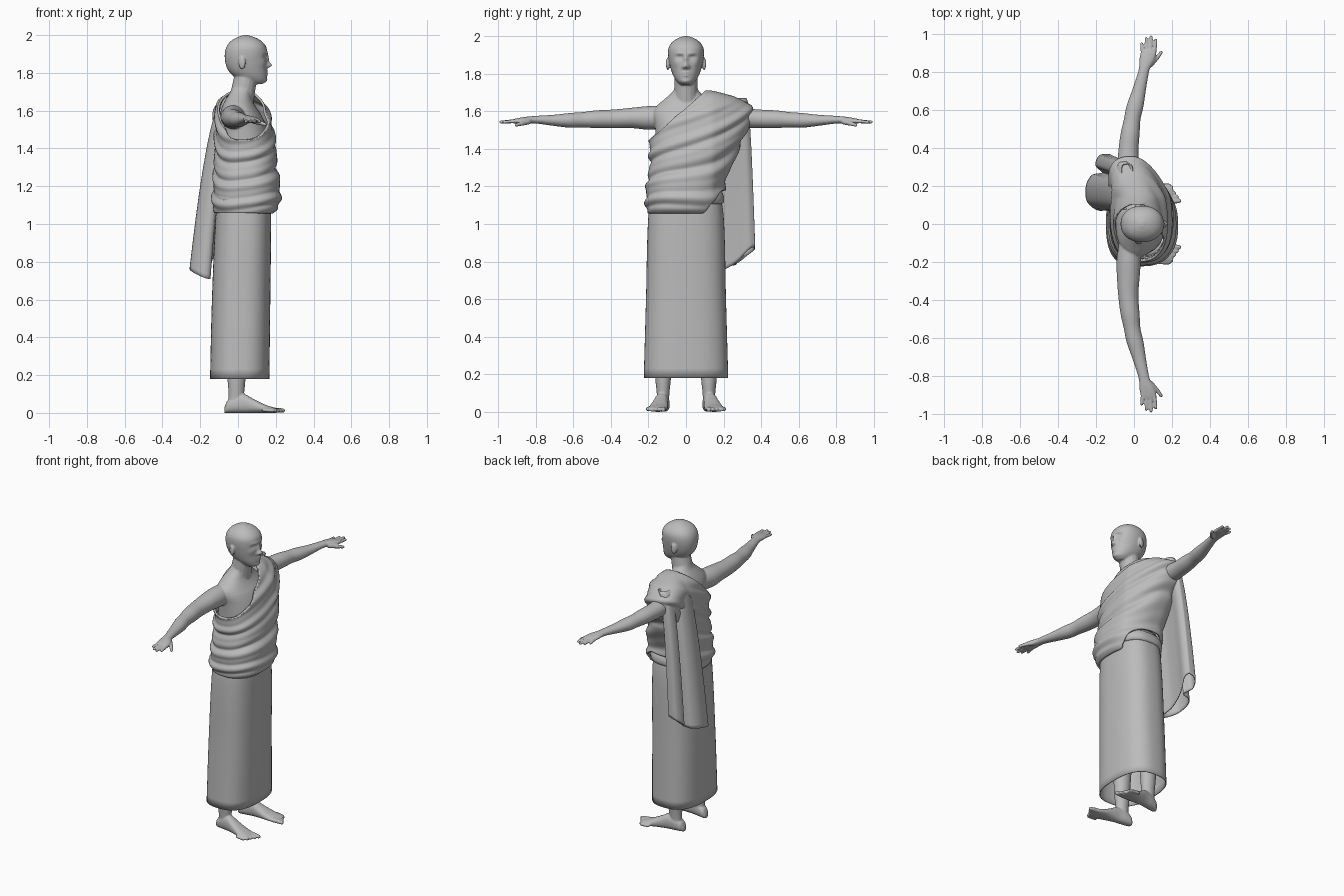
import bpy, bmesh, math
from mathutils import Vector, Matrix

if "Cube" in bpy.data.objects:
    bpy.data.objects.remove(bpy.data.objects["Cube"])

grey = bpy.data.materials.new("plain grey")
grey.use_nodes = True
grey.diffuse_color = (0.5, 0.5, 0.5, 1)
grey.node_tree.nodes["Principled BSDF"].inputs["Base Color"].default_value = (0.5, 0.5, 0.5, 1)


def curve(table, t):
    """Smooth interpolation of rows (key, values...)."""
    n = len(table)
    t = min(max(t, table[0][0]), table[-1][0])
    i = next(k for k in range(n - 1) if t <= table[k + 1][0])

    def slope(k, c):
        a, b = table[max(k - 1, 0)], table[min(k + 1, n - 1)]
        return (b[c] - a[c]) / (b[0] - a[0])
    p, q = table[i], table[i + 1]
    h = q[0] - p[0]
    u = (t - p[0]) / h
    w = u * u * (3 - 2 * u)
    return [p[c] * (1 - w) + q[c] * w + h * u * (1 - u) * ((1 - u) * slope(i, c) - u * slope(i + 1, c))
            for c in range(1, len(p))]


def oval(a, power=2.0):
    """Point on a unit superellipse."""
    c, s = math.cos(a), math.sin(a)
    return math.copysign(abs(c) ** (2 / power), c), math.copysign(abs(s) ** (2 / power), s)


def angles(n):
    return [math.tau * i / n for i in range(n)]


def loft(bm, rings, caps=True):
    rows = [[bm.verts.new(p) for p in r] for r in rings]
    n = len(rows[0])
    for r0, r1 in zip(rows, rows[1:]):
        for i in range(n):
            j = (i + 1) % n
            bm.faces.new((r0[i], r0[j], r1[j], r1[i]))
    if caps:
        bm.faces.new(rows[0])
        bm.faces.new(rows[-1])


def stack(table, steps, n=64, power=2.2):
    """Horizontal rings from rows (z, back x, front x, half width)."""
    z0, z1 = table[0][0], table[-1][0]
    rings = []
    for k in range(steps + 1):
        z = z0 + (z1 - z0) * k / steps
        back, front, w = curve(table, z)
        rings.append([Vector(((back + front) / 2 + (front - back) / 2 * c, w * s, z))
                      for c, s in (oval(a, power) for a in angles(n))])
    return rings


def capsule(bm, a, b, r1, r2):
    a, b = Vector(a), Vector(b)
    d = (b - a).normalized()
    turn = d.to_track_quat('Z', 'Y')
    rings = []
    for p, r, fs in ((a, r1, (-.95, -.6, 0)), (b, r2, (0, .6, .95))):
        for f in fs:
            rad = r * math.sqrt(1 - f * f)
            rings.append([p + d * r * f + turn @ Vector((rad * math.cos(t), rad * math.sin(t), 0))
                          for t in angles(16)])
    loft(bm, rings)


def finish(bm, name, voxel=0, thick=0):
    bmesh.ops.recalc_face_normals(bm, faces=bm.faces)
    me = bpy.data.meshes.new(name)
    bm.to_mesh(me)
    bm.free()
    me.materials.append(grey)
    me.polygons.foreach_set("use_smooth", [True] * len(me.polygons))
    ob = bpy.data.objects.new(name, me)
    bpy.context.scene.collection.objects.link(ob)
    if voxel:
        m = ob.modifiers.new("Blend", 'REMESH')
        m.mode, m.voxel_size, m.use_smooth_shade = 'VOXEL', voxel, True
        m = ob.modifiers.new("Soften", 'SMOOTH')
        m.factor, m.iterations = 0.5, 3
    if thick:
        m = ob.modifiers.new("Thickness", 'SOLIDIFY')
        m.thickness, m.offset = thick, 0
    return ob


# Head with sculpted face: rows of (y, z, spread y, spread z, amount)
bm = bmesh.new()
head = stack([(1.74, .04, .125, .028), (1.755, .02, .147, .045), (1.78, -.02, .152, .063),
              (1.81, -.05, .152, .076), (1.85, -.066, .152, .087), (1.9, -.07, .154, .095),
              (1.94, -.06, .148, .092), (1.97, -.036, .122, .072), (1.99, .0, .085, .042),
              (2.0, .03, .05, .012)], 60, 96)
face = [(0, 1.875, .01, .025, .012), (0, 1.842, .013, .014, .026), (.013, 1.836, .009, .009, .012),
        (.034, 1.887, .018, .012, -.014), (.03, 1.908, .025, .009, .006), (.034, 1.884, .011, .007, .007),
        (0, 1.807, .022, .005, .008), (0, 1.792, .018, .006, .008), (0, 1.758, .02, .012, .006),
        (.055, 1.855, .02, .02, .005)]
for ring in head:
    mid = sum(p.x for p in ring) / len(ring)
    for p in ring:
        if p.x > mid + .02:
            p.x += sum(amt * math.exp(-((abs(p.y) - y) / sy) ** 2 - ((p.z - z) / sz) ** 2)
                       for y, z, sy, sz, amt in face)
loft(bm, head)
for s in (-1, 1):
    bmesh.ops.create_uvsphere(bm, u_segments=20, v_segments=12, radius=1, matrix=Matrix.LocRotScale(
        Vector((.022, s * .096, 1.853)), Matrix.Rotation(s * .3, 3, 'Z'), Vector((.019, .01, .034))))

# Neck, chest and collar bones
capsule(bm, (.015, 0, 1.64), (.045, 0, 1.8), .066, .06)
loft(bm, stack([(1.3, -.095, .165, .155), (1.45, -.098, .162, .16), (1.52, -.098, .148, .165),
                (1.58, -.095, .122, .175), (1.62, -.085, .095, .165), (1.66, -.065, .075, .12),
                (1.70, -.04, .07, .075), (1.73, -.03, .075, .055)], 24))

# Arms: rows of (y, x, z, radius x, radius z), then fingers and thumb
arm = [(.1, -.02, 1.57, .06, .06), (.2, -.028, 1.565, .064, .063), (.28, -.03, 1.565, .06, .055),
       (.38, -.03, 1.56, .053, .05), (.48, -.02, 1.558, .05, .047), (.55, -.01, 1.555, .044, .041),
       (.62, .005, 1.552, .045, .039), (.7, .025, 1.552, .037, .03), (.78, .045, 1.555, .03, .022),
       (.82, .055, 1.555, .029, .019), (.86, .067, 1.553, .039, .017), (.9, .076, 1.549, .043, .014),
       (.92, .078, 1.547, .038, .011)]
for s in (-1, 1):
    rings = []
    for k in range(42):
        y = .1 + .02 * k
        x, z, rx, rz = curve(arm, y)
        rings.append([Vector((x + rx * math.cos(a), s * y, z + rz * math.sin(a))) for a in angles(32)])
    loft(bm, rings)
    for i, tip in enumerate((.95, .977, .987, .97)):
        capsule(bm, (.047 + .02 * i, s * .9, 1.548), (.04 + .025 * i, s * tip, 1.543), .011, .0085)
    capsule(bm, (.085, s * .84, 1.545), (.12, s * .875, 1.535), .016, .012)
    capsule(bm, (.12, s * .875, 1.535), (.143, s * .905, 1.527), .012, .009)
finish(bm, "head_torso_and_arms", voxel=.005)

# Legs and feet: rows of (x, half width, height)
foot = [(-.072, .014, .03), (-.06, .028, .06), (-.02, .035, .09), (.03, .036, .1), (.08, .042, .075),
        (.14, .05, .045), (.19, .05, .028), (.205, .045, .022)]
for s, side in ((-1, "right"), (1, "left")):
    bm = bmesh.new()
    rings = []
    for k in range(25):
        x = -.072 + .277 * k / 24
        w, top = curve(foot, x)
        y = .115 + .15 * (x + .07)
        rings.append([Vector((x, s * (y + w * c), top / 2 * (1 + d)))
                      for c, d in (oval(a, 2.3) for a in angles(32))])
    loft(bm, rings)
    for i in range(5):
        y = .118 + .021 * i
        capsule(bm, (.17 - .008 * i, s * y, .016), (.238 - .013 * i, s * (y + .004), .012),
                .015 - .001 * i, .012 - .001 * i)
    leg = [(.03, -.05, .025, .03), (.1, -.05, .032, .034), (.18, -.056, .04, .042), (.4, -.07, .05, .055)]
    loft(bm, [[p + Vector((0, s * .122, 0)) for p in r] for r in stack(leg, 12, 32, 2)])
    finish(bm, side + "_leg", voxel=.005)

# Long skirt, open at the hem
bm = bmesh.new()
waist = [(.18, -.145, .163, .222), (.6, -.135, .168, .21), (1.05, -.115, .172, .197), (1.2, -.1, .165, .17)]
loft(bm, stack(waist, 20, 72, 2.6), caps=False)
finish(bm, "skirt", thick=.006)

# Rolled waistband
bm = bmesh.new()
rings = []
for k in range(13):
    t = math.pi * (k / 12 - .5)
    z, out = 1.145 + .035 * math.sin(t), .018 * math.cos(t)
    back, front, w = curve(waist, z)
    rings.append([Vector(((back + front) / 2 + ((front - back) / 2 + out) * c, (w + out) * d, z))
                  for c, d in (oval(a, 2.6) for a in angles(72))])
loft(bm, rings, caps=False)
finish(bm, "waistband", thick=.006)

# Draped upper robe: rows of (z, back x, front x, right y, left y)
drape = [(1.06, -.12, .18, -.2, .19), (1.085, -.13, .21, -.208, .195), (1.2, -.125, .218, -.205, .2),
         (1.3, -.12, .2, -.188, .235), (1.4, -.115, .195, -.19, .275), (1.5, -.115, .18, -.19, .32),
         (1.57, -.112, .165, -.18, .345), (1.62, -.105, .145, -.15, .345), (1.66, -.085, .115, -.1, .285),
         (1.69, -.05, .08, -.02, .2), (1.705, -.01, .04, .06, .13)]
bm = bmesh.new()
rings = []
for k in range(81):
    ring = []
    for a in angles(112):
        c, s = oval(a, 2.4)
        rise = min(max((s - .45) / .55, 0), 1)
        low = 1.06 + .12 * rise * rise * (3 - 2 * rise)
        z = low + (1.705 - low) * k / 80
        back, front, yr, yl = curve(drape, z)
        x = (back + front) / 2 + (front - back) / 2 * c
        y = (yr + yl) / 2 + (yl - yr) / 2 * s
        # Folds fall from the left shoulder to the right hip
        phase = 62 * (z - .55 * y * min(1, (z - .95) * 2.2)) + 1.2 * math.sin(2 * a) + .8 * math.sin(9 * y)
        fold = (.006 * math.sin(phase) + .003 * math.sin(1.7 * phase + 1)) * min(1, (1.72 - z) * 8)
        x -= .28 * max(0, y - .14)
        ring.append(Vector((x + fold * c, y + fold * s, z)))
    rings.append(ring)
loft(bm, rings, caps=False)
bm.faces.new([v for v in list(bm.verts)[-112:]])
# Diagonal neckline below the bare right shoulder
bmesh.ops.bisect_plane(bm, geom=bm.verts[:] + bm.edges[:] + bm.faces[:], plane_co=(0, -.19, 1.45),
                       plane_no=(0, -.87, 1), clear_outer=True)
finish(bm, "upper_robe", thick=.012)

# Shoulder sash hanging in pleats: rows of (u, bottom x, y, z, top x, y)
sash = [(0, -.13, .365, .88, -.03, .32), (1, -.18, .36, .86, -.06, .31), (2, -.2, .31, .82, -.065, .27),
        (3, -.165, .27, .79, -.045, .24), (4, -.22, .255, .78, -.065, .21), (5, -.25, .2, .77, -.07, .17),
        (6, -.245, .12, .75, -.06, .12), (7, -.19, .075, .72, -.04, .08), (8, -.15, .09, .71, -.02, .09),
        (9, -.16, .17, .74, -.02, .15), (10, -.145, .26, .79, -.01, .24), (11, -.12, .33, .86, -.01, .3),
        (12, -.13, .365, .88, -.03, .32)]
bm = bmesh.new()
rings = []
for k in range(41):
    t = k / 40
    ring = []
    for i in range(84):
        xb, yb, zb, xt, yt = curve(sash, i / 7)
        e = t ** .55
        ring.append(Vector((xt + (xb - xt) * e, yt + (yb - yt) * e, 1.67 + (zb - 1.67) * t)))
    rings.append(ring)
loft(bm, rings, caps=False)
finish(bm, "shoulder_sash", thick=.007)
